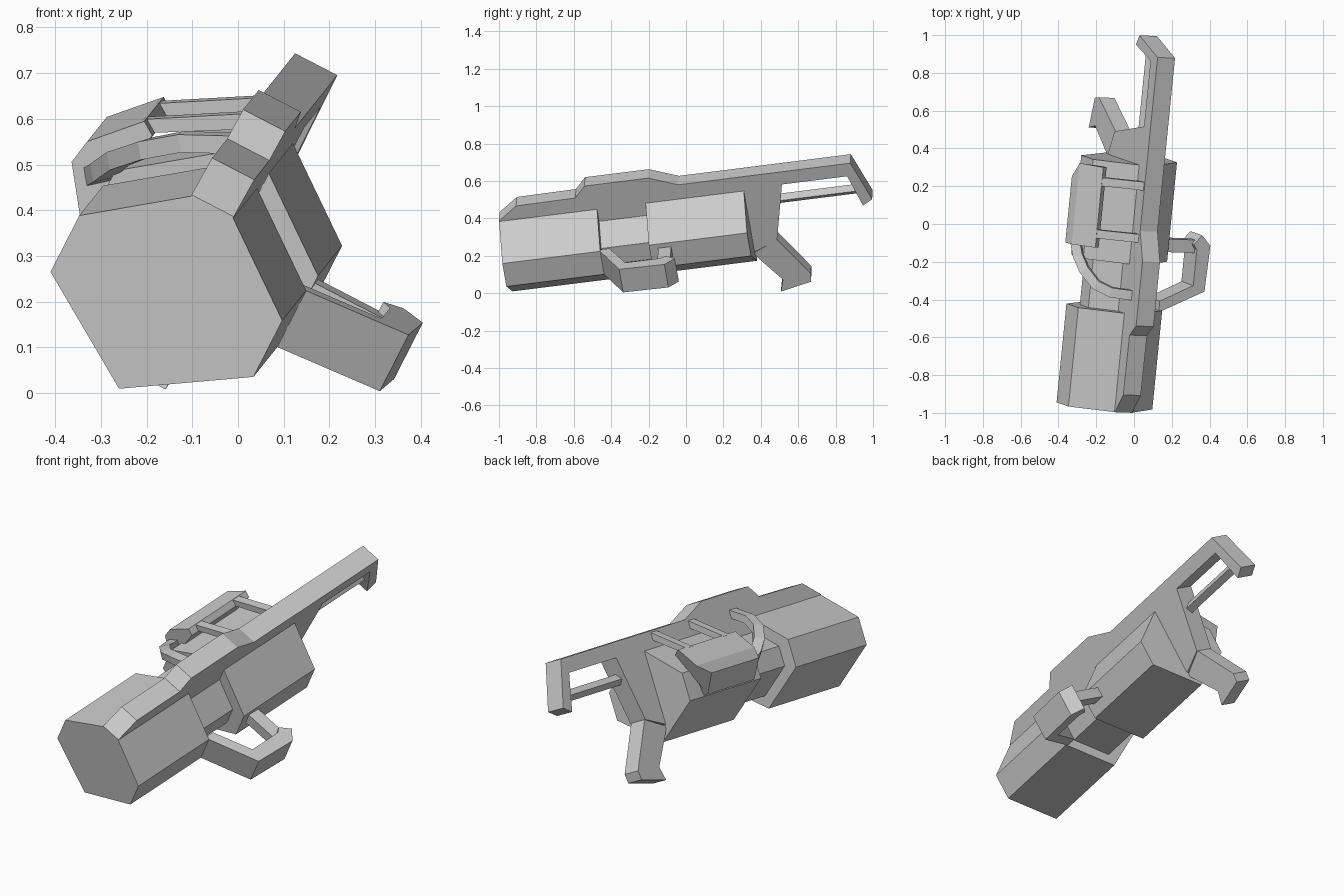
import bpy, bmesh
from mathutils import Vector, Matrix

cube = bpy.data.objects.get("Cube")
if cube:
    bpy.data.objects.remove(cube, do_unlink=True)

# One grey metal for the whole model
grey = bpy.data.materials.new("grey_metal")
grey.use_nodes = True
grey.diffuse_color = (0.6, 0.6, 0.6, 1)
grey.node_tree.nodes["Principled BSDF"].inputs["Base Color"].default_value = (0.6, 0.6, 0.6, 1)

# Tilted frame: local x = side, y = along the barrel to the rear, z = up
along = Vector((0.1, 1, 0.125)).normalized()
up = Vector((0.45, -0.155, 0.88))
up = (up - up.dot(along) * along).normalized()
side = along.cross(up)
frame = Matrix((side, along, up)).transposed().to_4x4()
frame.translation = (-0.183, 0.006, 0.095)


def finish(name, bm):
    bmesh.ops.recalc_face_normals(bm, faces=bm.faces)
    bm.transform(frame)
    mesh = bpy.data.meshes.new(name)
    bm.to_mesh(mesh)
    bm.free()
    mesh.materials.append(grey)
    obj = bpy.data.objects.new(name, mesh)
    bpy.context.collection.objects.link(obj)
    return obj


def loft(name, rings):
    """Skin closed rings of points and cap both ends."""
    bm = bmesh.new()
    loops = [[bm.verts.new(p) for p in ring] for ring in rings]
    n = len(loops[0])
    for a, b in zip(loops, loops[1:]):
        for i in range(n):
            j = (i + 1) % n
            bm.faces.new((a[i], a[j], b[j], b[i]))
    bm.faces.new(loops[0])
    bm.faces.new(loops[-1])
    return finish(name, bm)


def prism(name, outline, axis, lo, hi):
    """Extrude a 2D outline along local axis 0, 1 or 2."""
    def place(p, d):
        q = list(p)
        q.insert(axis, d)
        return q
    return loft(name, [[place(p, d) for p in outline] for d in (lo, hi)])


# Hexagonal drum section with a flat top as wide as the spine
half = [(0.05, 0.488), (0.25, 0.335), (0.25, 0.195)]
drum = half + [(0, 0.035)] + [(-s, u) for s, u in reversed(half)]
core = [(s * 0.72, 0.265 + (u - 0.265) * 0.72) for s, u in drum]
prism("front_drum", drum, 1, -0.94, -0.41)
prism("rear_drum", drum, 1, -0.147, 0.385)
prism("inner_core", core, 1, -0.43, -0.12)

# Spine with stepped top, rear plate and sloping butt
spine = [(-0.94, 0.4), (-0.94, 0.49), (-0.835, 0.567), (-0.514, 0.57),
         (-0.455, 0.634), (-0.109, 0.634), (0.044, 0.572), (0.975, 0.573),
         (1.057, 0.342), (1.003, 0.311), (0.946, 0.497), (0.593, 0.497),
         (0.515, 0.168), (0.37, 0.11), (0.3, 0.35)]
prism("spine", spine, 0, -0.052, 0.052)

# Rear grip with a flared foot
grip = [(0.515, 0.168), (0.662, -0.059), (0.655, -0.106), (0.487, -0.143),
        (0.509, -0.073), (0.375, 0.105)]
prism("rear_grip", grip, 0, -0.046, 0.046)

# Diamond rod bracing the butt
r = 0.028
rod = [(r, 0.39), (0, 0.39 + r), (-r, 0.39), (0, 0.39 - r)]
prism("butt_brace", rod, 1, 0.54, 1.0)

# Side handle: angled front arm and hand bar, then the rear arm
handle = [(0.23, -0.42), (0.49, -0.3), (0.498, -0.055), (0.444, 0),
          (0.4, -0.05), (0.42, -0.08), (0.42, -0.27), (0.23, -0.36)]
prism("side_handle", handle, 2, 0.195, 0.335)
arm = [(0.22, -0.1), (0.22, -0.03), (0.45, -0.03), (0.45, -0.1)]
prism("handle_rear_arm", arm, 2, 0.255, 0.31)

# Pod on the other side, its lower rear edge cut back
pod = [(-0.24, 0.2), (-0.277, 0.2), (-0.346, 0.296),
       (-0.336, 0.352), (-0.245, 0.45), (-0.215, 0.43), (-0.235, 0.32)]
rear = [0.28, 0.28, 0.285, 0.365, 0.36, 0.36, 0.3]
loft("side_pod", [[(s, -0.07, u) for s, u in pod],
                  [(s, a, u) for (s, u), a in zip(pod, rear)]])

# Two sloping straps from the pod to the spine
strap = [(-0.25, 0.41), (-0.25, 0.445), (-0.04, 0.57), (-0.04, 0.53)]
for label, a in (("front", -0.02), ("rear", 0.26)):
    prism(label + "_strap", strap, 1, a, a + 0.045)

# Curved feed tube from the pod to the spine
path = [Vector(p) for p in ((-0.285, -0.06, 0.295), (-0.275, -0.13, 0.32),
        (-0.255, -0.2, 0.37), (-0.207, -0.27, 0.43),
        (-0.142, -0.3, 0.485), (-0.04, -0.305, 0.535))]
normal = Vector((-0.6, 0, 0.8))
rings = []
for i, p in enumerate(path):
    tangent = path[min(i + 1, len(path) - 1)] - path[max(i - 1, 0)]
    across = tangent.cross(normal).normalized()
    rings.append([p + across * x * 0.026 + normal * z * 0.02
                  for x, z in ((-1, -1), (1, -1), (1, 1), (-1, 1))])
loft("feed_tube", rings)
